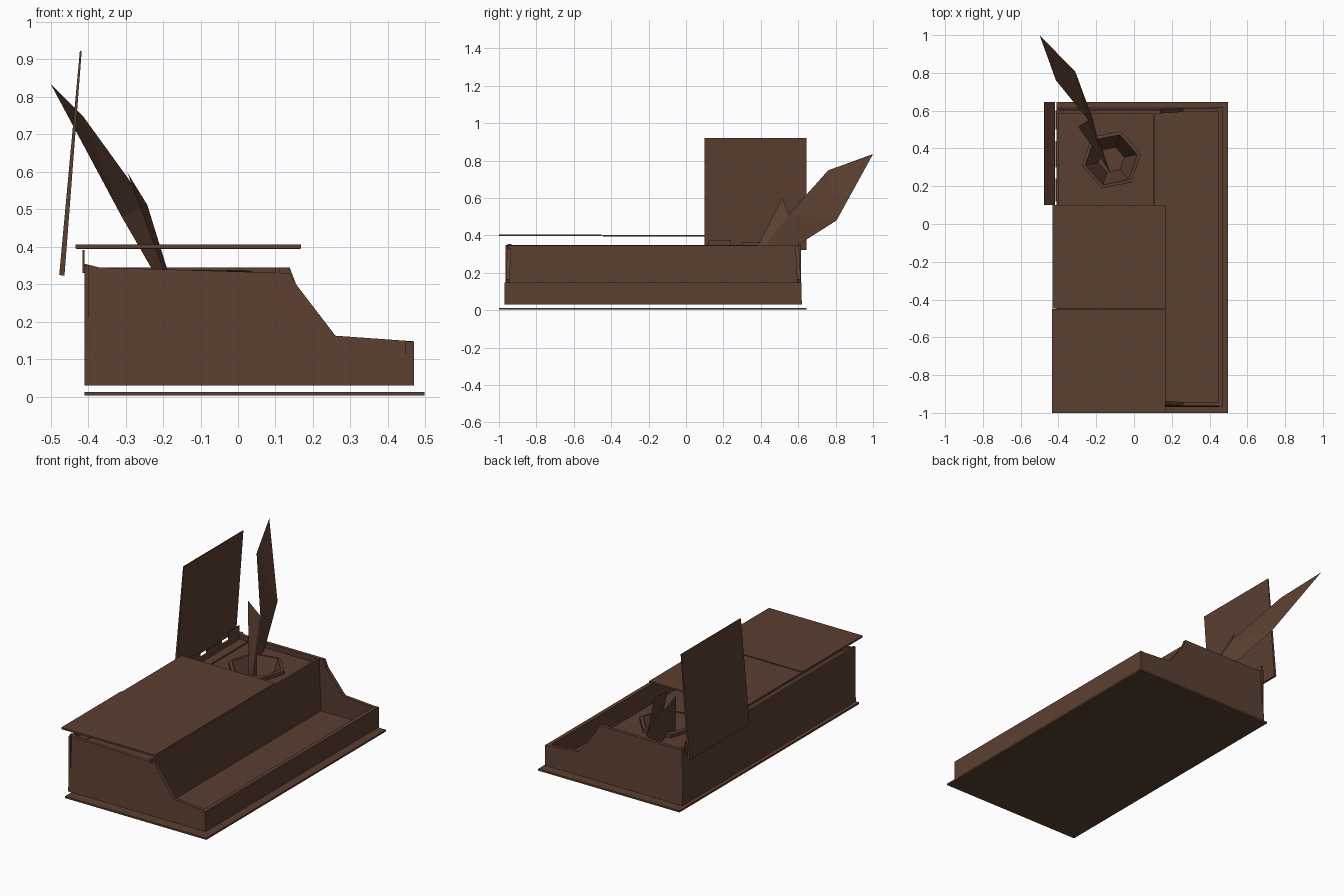
import bpy, bmesh, math
from mathutils import Vector

if "Cube" in bpy.data.objects:
    bpy.data.objects.remove(bpy.data.objects["Cube"])

brown = bpy.data.materials.new("dark_wood_brown")
brown.diffuse_color = (0.105, 0.05, 0.03, 1)
brown.use_nodes = True
brown.node_tree.nodes["Principled BSDF"].inputs["Base Color"].default_value = brown.diffuse_color


def make(name, verts, faces):
    me = bpy.data.meshes.new(name)
    me.from_pydata(verts, [], faces)
    bm = bmesh.new()
    bm.from_mesh(me)
    bmesh.ops.recalc_face_normals(bm, faces=bm.faces)
    bm.to_mesh(me)
    bm.free()
    me.materials.append(brown)
    ob = bpy.data.objects.new(name, me)
    bpy.context.collection.objects.link(ob)
    return ob


def prism(name, profile, y0, y1, lean=0.0):
    """Extrude an xz profile along y; lean shifts y per unit of height."""
    n = len(profile)
    verts = [(x, y + lean * (z - 0.03), z) for y in (y0, y1) for x, z in profile]
    faces = [list(range(n)), list(range(n, 2 * n))]
    faces += [[i, (i + 1) % n, n + (i + 1) % n, n + i] for i in range(n)]
    return make(name, verts, faces)


def slab(name, x0, x1, y0, y1, z0, z1):
    return prism(name, [(x0, z0), (x1, z0), (x1, z1), (x0, z1)], y0, y1)


# base plate and box floor
slab("base_plate", -0.41, 0.497, -1.0, 0.645, 0.003, 0.013)
slab("box_floor", -0.40, 0.45, -0.95, 0.60, 0.032, 0.037)

# stepped end panels, leaning slightly inward
for name, y0, y1, lean, top in (("front_end_panel", -0.97, -0.95, 0.05, 0.33),
                                ("back_end_panel", 0.60, 0.62, -0.05, 0.345)):
    prism(name, [(-0.41, 0.03), (0.47, 0.03), (0.47, 0.148), (0.26, 0.163),
                 (0.155, 0.30), (0.138, top), (-0.37, 0.345), (-0.41, 0.355)],
          y0, y1, lean)

# long panels
slab("low_rail", 0.447, 0.47, -0.97, 0.618, 0.03, 0.148)
slab("seat_front_panel", 0.10, 0.112, -0.952, 0.602, 0.035, 0.345)
slab("long_back_panel", -0.41, -0.398, -0.965, 0.615, 0.03, 0.35)

# seat deck with a hexagonal opening
CX, CY, DECK = -0.12, 0.34, 0.315


def ring(r, z, n=6, turn=0.2):
    return [(CX + r * math.cos(turn + i * math.tau / n),
             CY + r * math.sin(turn + i * math.tau / n), z) for i in range(n)]


deck = make("seat_deck", [(0, 0, 0)], [])
bm = bmesh.new()
edges = []
rect = [(-0.345, -0.95, DECK), (0.10, -0.95, DECK), (0.10, 0.60, DECK), (-0.345, 0.60, DECK)]
for loop in (rect, ring(0.15, DECK)):
    vs = [bm.verts.new(p) for p in loop]
    edges += [bm.edges.new((vs[i], vs[(i + 1) % len(vs)])) for i in range(len(vs))]
bmesh.ops.triangle_fill(bm, edges=edges, use_beauty=True, normal=Vector((0, 0, 1)))
bm.to_mesh(deck.data)
bm.free()

# ledge between the deck and the back panel
slab("rear_ledge", -0.40, -0.345, -0.95, 0.60, 0.315, 0.322)

# raised rim and sunken bowl
loops = [ring(0.16, DECK), ring(0.16, 0.335), ring(0.14, 0.338), ring(0.07, 0.14)]
verts = [p for loop in loops for p in loop]
faces = [[k * 6 + i, k * 6 + (i + 1) % 6, k * 6 + 6 + (i + 1) % 6, k * 6 + 6 + i]
         for k in range(3) for i in range(6)]
make("seat_bowl", verts, faces + [list(range(18, 24))])

# two closed lids and one raised lid
slab("closed_lid_front", -0.433, 0.168, -1.0, -0.451, 0.396, 0.406)
slab("closed_lid_middle", -0.431, 0.166, -0.447, 0.10, 0.394, 0.403)
prism("raised_lid", [(-0.477, 0.325), (-0.463, 0.323), (-0.417, 0.922), (-0.422, 0.922)],
      0.10, 0.645)

# splintered hinge strip behind the raised lid
for i, (a, b, h) in enumerate(((0.12, 0.24, 0.375), (0.30, 0.44, 0.365), (0.50, 0.60, 0.392))):
    slab("hinge_splinter_%d" % (i + 1), -0.415, -0.410, a, b, 0.33, h)

# forked blade rising out of the bowl
make("forked_blade",
     [(-0.50, 1.0, 0.835), (-0.413, 0.76, 0.748), (-0.242, 0.55, 0.512), (-0.31, 0.805, 0.48),
      (-0.235, 0.60, 0.35), (-0.13, 0.28, 0.15), (-0.295, 0.515, 0.598)],
     [(0, 1, 3), (1, 2, 3), (2, 4, 3), (2, 5, 4), (6, 5, 2)])
